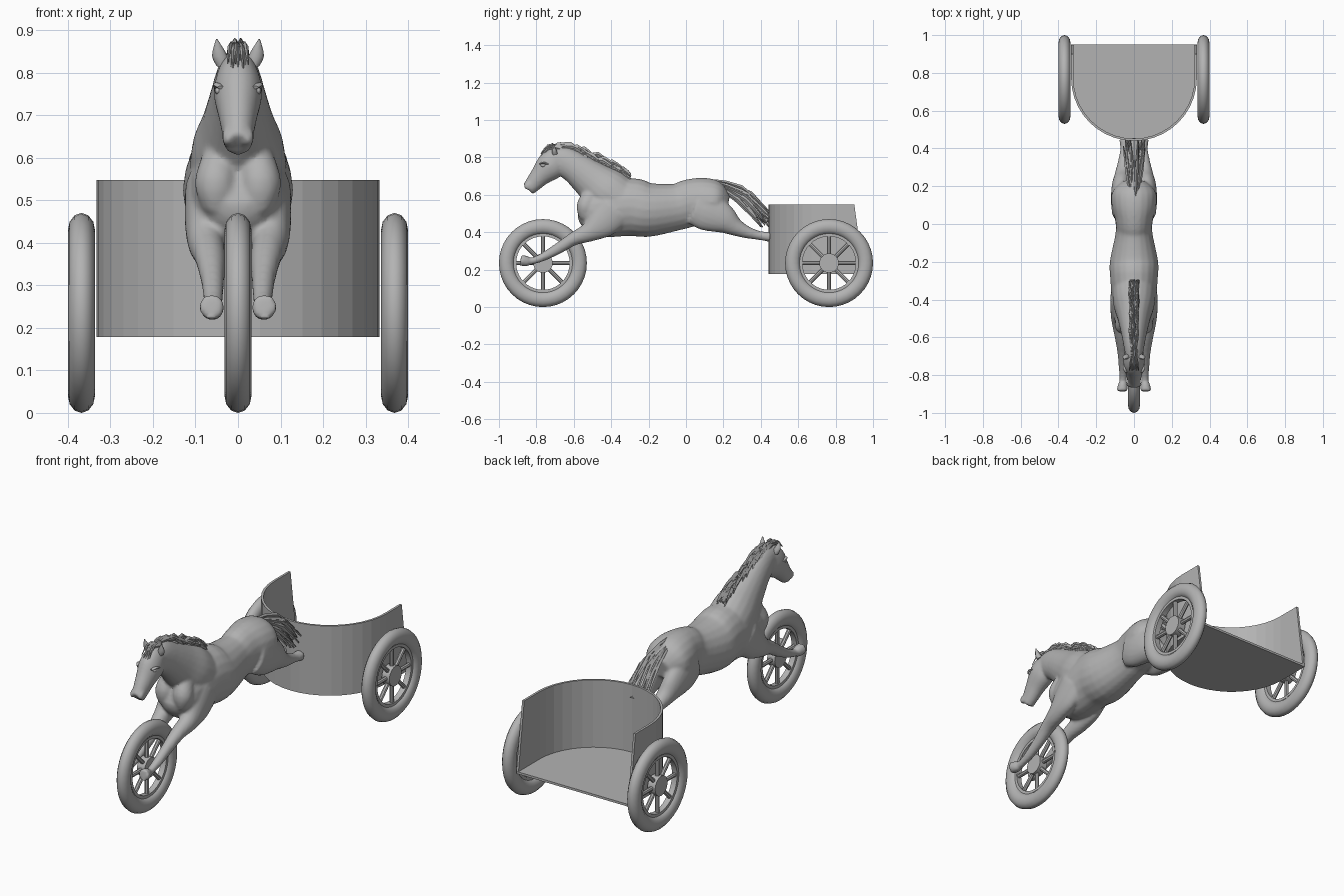
import bpy, bmesh, math, random
from mathutils import Vector, Matrix

random.seed(4)
cube = bpy.data.objects.get("Cube")
if cube:
    bpy.data.objects.remove(cube, do_unlink=True)

grey = bpy.data.materials.new("plain_grey")
grey.use_nodes = True
colour = (0.45, 0.45, 0.45, 1)
grey.diffuse_color = colour
grey.node_tree.nodes["Principled BSDF"].inputs["Base Color"].default_value = colour


def finish(name, bm, smooth=None):
    bmesh.ops.recalc_face_normals(bm, faces=bm.faces)
    mesh = bpy.data.meshes.new(name)
    bm.to_mesh(mesh)
    bm.free()
    mesh.materials.append(grey)
    ob = bpy.data.objects.new(name, mesh)
    bpy.context.collection.objects.link(ob)
    if smooth:
        bpy.ops.object.select_all(action='DESELECT')
        ob.select_set(True)
        bpy.context.view_layer.objects.active = ob
        bpy.ops.object.shade_smooth_by_angle(angle=math.radians(smooth))
    return ob


def catmull(rows, steps):
    """Smooth a list of rows by Catmull-Rom interpolation."""
    rows = [Vector(r) for r in rows]
    out = []
    for i in range(len(rows) - 1):
        a, b, c, d = (rows[min(max(i + k, 0), len(rows) - 1)] for k in (-1, 0, 1, 2))
        for s in range(steps):
            t = s / steps
            out.append((2 * b + (c - a) * t + (2 * a - 5 * b + 4 * c - d) * t * t
                        + (3 * b - a - 3 * c + d) * t ** 3) / 2)
    return out + [rows[-1]]


def loft(bm, rows, sides=20, steps=4):
    """Elliptical tube through rows of x, y, z, half width, half height."""
    rows = catmull(rows, steps)
    centres = [Vector(r[:3]) for r in rows]
    side = Vector((1, 0, 0))
    rings = []
    for i, r in enumerate(rows):
        along = centres[min(i + 1, len(rows) - 1)] - centres[max(i - 1, 0)]
        up = side.cross(along).normalized()
        angles = [math.tau * k / sides for k in range(sides)]
        rings.append([bm.verts.new(centres[i] + side * r[3] * math.cos(a) + up * r[4] * math.sin(a))
                      for a in angles])
    for p, q in zip(rings, rings[1:]):
        for k in range(sides):
            bm.faces.new((p[k], p[k - 1], q[k - 1], q[k]))
    bm.faces.new(rings[0])
    bm.faces.new(rings[-1])


def mirrored(rows, s):
    return [(r[0] * s, *r[1:]) for r in rows]


# Horse body: trunk, neck, head and legs fused into one skin
bm = bmesh.new()
trunk = [(-.565, .53, .05, .04), (-.53, .52, .095, .1), (-.45, .515, .113, .14),
         (-.3, .535, .125, .155), (-.2, .52, .128, .145), (-.05, .535, .098, .125),
         (.02, .555, .1, .128), (.1, .563, .118, .128), (.17, .56, .115, .11), (.225, .55, .06, .05)]
neck = [(-.36, .57, .115, .13), (-.43, .62, .108, .13), (-.5, .675, .086, .108),
        (-.585, .74, .066, .087), (-.65, .778, .054, .078), (-.7, .795, .045, .06)]
head = [(-.66, .805, .04, .05), (-.69, .785, .05, .073), (-.73, .75, .057, .077),
        (-.78, .7, .046, .056), (-.82, .655, .037, .044), (-.845, .63, .034, .037)]
for part in (trunk, neck, head):
    loft(bm, [(0, *r) for r in part])
foreleg = [(.075, -.38, .52, .05, .1), (.078, -.45, .45, .047, .085), (.075, -.52, .4, .043, .053),
           (.066, -.6, .365, .036, .036), (.06, -.68, .315, .028, .03), (.058, -.76, .27, .023, .023),
           (.058, -.81, .25, .02, .019), (.058, -.835, .245, .02, .02), (.06, -.85, .245, .026, .028),
           (.062, -.885, .25, .03, .03)]
hindleg = [(.065, .05, .54, .05, .1), (.07, .12, .51, .052, .105), (.068, .2, .47, .05, .08),
           (.06, .26, .43, .043, .05), (.055, .32, .402, .033, .034), (.05, .38, .385, .025, .025),
           (.05, .41, .38, .023, .024), (.05, .45, .375, .03, .028)]
nostril = [(.02, -.83, .67, .01, .012), (.024, -.848, .648, .015, .016), (.022, -.853, .63, .01, .01)]
pectoral = [(.045, -.5, .6, .04, .05), (.052, -.535, .54, .05, .05), (.05, -.53, .48, .035, .04)]
for s in (1, -1):
    for part in (foreleg, hindleg, nostril, pectoral):
        loft(bm, mirrored(part, s))
horse = finish("horse_body", bm)
skin = horse.modifiers.new("skin", 'REMESH')
skin.mode = 'VOXEL'
skin.voxel_size = .008
skin.use_smooth_shade = True
relax = horse.modifiers.new("relax", 'SMOOTH')
relax.factor = .5
relax.iterations = 5

# Ears and eyes
for s, label in ((1, "left"), (-1, "right")):
    bm = bmesh.new()
    loft(bm, mirrored([(.036, -.7, .815, .014, .014), (.043, -.705, .84, .018, .012),
                       (.05, -.715, .878, .002, .002)], s), 8, 3)
    finish(label + "_ear", bm, 60)
    bm = bmesh.new()
    place = Matrix.Translation((.046 * s, -.763, .757)) @ Matrix.Diagonal((.009, .014, .009, 1))
    bmesh.ops.create_uvsphere(bm, u_segments=12, v_segments=8, radius=1, matrix=place)
    loft(bm, mirrored([(.04, -.785, .765, .008, .004), (.05, -.765, .771, .009, .006),
                       (.05, -.735, .763, .006, .004)], s), 8, 3)
    finish(label + "_eye", bm, 60)


def strand(bm, a, b, lift, width, depth):
    """One tapered, four-sided lock of hair."""
    a, b = Vector(a), Vector(b)
    mid = a.lerp(b, .5) + Vector((0, 0, lift))
    loft(bm, [(*a, width * .6, depth * .6), (*mid, width, depth), (*b, width * .3, depth * .3)], 4, 2)


# Mane along the crest, with a forelock
bm = bmesh.new()
crest = catmull([(-.73, .845), (-.66, .855), (-.58, .825), (-.5, .785), (-.42, .745), (-.36, .715)], 8)
loft(bm, [(0, y, z, .012, .02) for y, z in crest], 6, 1)
for y, z in crest:
    for k in range(2):
        x = random.uniform(-.02, .02)
        strand(bm, (x * .5, y, z + random.uniform(-.01, .015)),
               (x * 1.4, min(y + random.uniform(.05, .11), -.295), z - random.uniform(.01, .04)),
               random.uniform(.01, .025), .007, .012)
for k in range(9):
    x = -.024 + k * .006
    strand(bm, (x * .6, -.7, .868), (x, -.775, random.uniform(.785, .825)), .018, .005, .007)
finish("mane", bm)

# Tail sweeping back to the chariot
bm = bmesh.new()
loft(bm, [(0, .14, .66, .02, .02), (0, .24, .625, .024, .024), (0, .34, .55, .03, .035),
          (0, .44, .465, .025, .025)], 8, 2)
for k in range(34):
    spread, height = random.uniform(-1, 1), random.uniform(-1, 1)
    start = random.uniform(0, .12)
    strand(bm, (spread * .022, .14 + start, .668 - start * .4 + height * .012),
           (spread * .06, random.uniform(.39, .45), .47 + height * .045),
           .035 + height * .012, .009, .011)
finish("tail", bm)

# Chariot: curved wall with sloping rear ends, and a floor
RADIUS, CENTRE, LOW, HIGH, THICK = .333, .773, .178, .548, .012


def outline(radius, back):
    arc = [(-radius * math.cos(math.pi * k / 20), CENTRE - radius * math.sin(math.pi * k / 20))
           for k in range(21)]
    return [(-radius, back)] + arc + [(radius, back)]


bm = bmesh.new()
loops = [[bm.verts.new((x, y, z)) for x, y in outline(r, back)]
         for r, back, z in ((RADIUS, .95, LOW), (RADIUS, .9, HIGH),
                            (RADIUS - THICK, .9, HIGH), (RADIUS - THICK, .95, LOW))]
for j in range(4):
    p, q = loops[j - 1], loops[j]
    for k in range(len(p) - 1):
        bm.faces.new((p[k], p[k + 1], q[k + 1], q[k]))
for end in (0, -1):
    bm.faces.new([loop[end] for loop in loops])
finish("chariot_wall", bm)

bm = bmesh.new()
base = bm.faces.new([bm.verts.new((x, y, LOW)) for x, y in outline(RADIUS - .003, .95)])
raised = bmesh.ops.extrude_face_region(bm, geom=[base], use_keep_orig=True)["geom"]
bmesh.ops.translate(bm, verts=[g for g in raised if isinstance(g, bmesh.types.BMVert)], vec=(0, 0, THICK))
finish("chariot_floor", bm)


def ring(bm, profile, segments=40):
    """Sweep a closed profile of (radius, x) around the x axis."""
    loops = [[bm.verts.new((x, r * math.cos(a), r * math.sin(a))) for r, x in profile]
             for a in (math.tau * k / segments for k in range(segments))]
    for i in range(segments):
        p, q = loops[i - 1], loops[i]
        for k in range(len(profile)):
            bm.faces.new((p[k - 1], p[k], q[k], q[k - 1]))


# Wheels: round tyre, thin rim, eight spokes and a hub
bm = bmesh.new()
ring(bm, [(.194 + .041 * math.cos(a), .032 * math.sin(a)) for a in (math.tau * k / 12 for k in range(12))])
ring(bm, [(.143, -.015), (.16, -.015), (.16, .015), (.143, .015)])
for k in range(8):
    turn = Matrix.Rotation(math.tau * k / 8, 4, 'X') @ Matrix.Translation((0, 0, .095))
    bmesh.ops.create_cone(bm, cap_ends=True, segments=8, radius1=.011, radius2=.011, depth=.11, matrix=turn)
bmesh.ops.create_cone(bm, cap_ends=True, segments=24, radius1=.052, radius2=.052, depth=.045,
                      matrix=Matrix.Rotation(math.pi / 2, 4, 'Y'))
front = finish("front_wheel", bm, 40)
front.location = (0, -.765, .235)
for s, label in ((1, "left"), (-1, "right")):
    wheel = bpy.data.objects.new(label + "_rear_wheel", front.data)
    wheel.location = (.368 * s, .765, .235)
    bpy.context.collection.objects.link(wheel)
